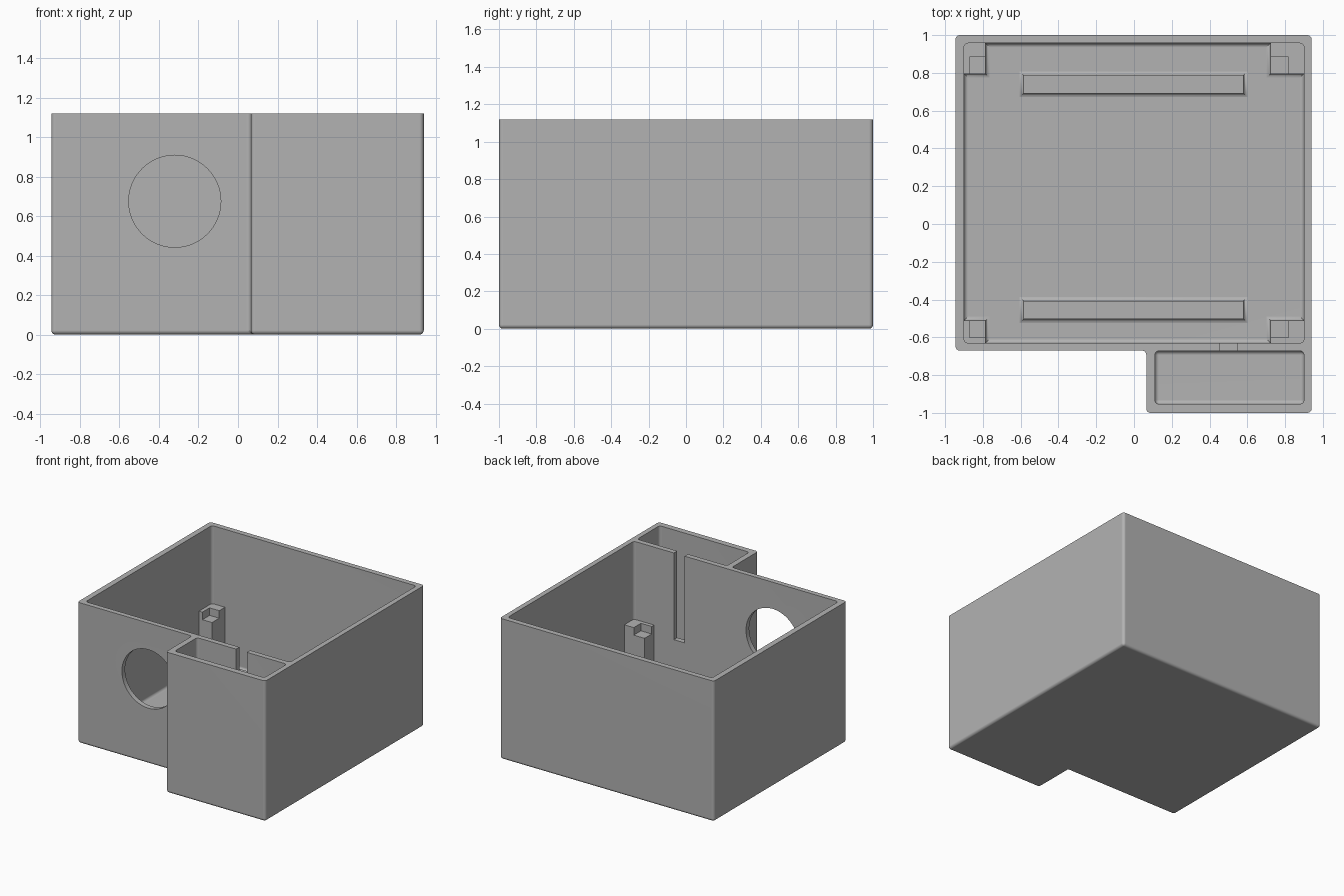
import bpy, bmesh, math
from mathutils import Matrix

if "Cube" in bpy.data.objects:
    bpy.data.objects.remove(bpy.data.objects["Cube"])

grey = bpy.data.materials.new("plain grey")
grey.use_nodes = True
grey.diffuse_color = (0.45, 0.45, 0.45, 1)
grey.node_tree.nodes["Principled BSDF"].inputs["Base Color"].default_value = (0.45, 0.45, 0.45, 1)

HEIGHT, FLOOR = 1.12, 0.045
POST_TOP, SEAT = 0.5, 0.44


def add_object(name, bm):
    bmesh.ops.recalc_face_normals(bm, faces=bm.faces)
    mesh = bpy.data.meshes.new(name)
    bm.to_mesh(mesh)
    bm.free()
    mesh.materials.append(grey)
    obj = bpy.data.objects.new(name, mesh)
    bpy.context.scene.collection.objects.link(obj)
    return obj


def rect(x0, x1, y0, y1):
    return [(x0, y0), (x1, y0), (x1, y1), (x0, y1)]


def prism(name, outline, z0, z1, radius=0):
    """Extrude an outline; round its upright and bottom edges."""
    bm = bmesh.new()
    base = bm.faces.new([bm.verts.new((x, y, z0)) for x, y in outline])
    top = bmesh.ops.extrude_face_region(bm, geom=[base], use_keep_orig=True)
    bmesh.ops.translate(bm, vec=(0, 0, z1 - z0),
                        verts=[v for v in top["geom"] if isinstance(v, bmesh.types.BMVert)])
    bmesh.ops.recalc_face_normals(bm, faces=bm.faces)
    if radius:
        edges = [e for e in bm.edges if min(v.co.z for v in e.verts) < z0 + 0.001]
        bmesh.ops.bevel(bm, geom=edges, offset=radius, segments=4, profile=0.5, affect='EDGES')
    return add_object(name, bm)


def flared_block(name, x0, x1, y0, y1, top):
    """Block rising from the floor with a small fillet around its foot."""
    bm = bmesh.new()
    r = 0.02
    levels = [(r, FLOOR - 0.01)]
    levels += [(r * (1 - math.sin(a)), FLOOR + r * (1 - math.cos(a)))
               for a in (math.radians(d) for d in (0, 30, 60, 90))]
    levels.append((0, top))
    rings = [[bm.verts.new((x, y, z)) for x, y in rect(x0 - g, x1 + g, y0 - g, y1 + g)]
             for g, z in levels]
    for low, high in zip(rings, rings[1:]):
        for i in range(4):
            j = (i + 1) % 4
            bm.faces.new((low[i], low[j], high[j], high[i]))
    bm.faces.new(rings[0])
    bm.faces.new(rings[-1])
    return add_object(name, bm)


def smooth(obj):
    bpy.ops.object.select_all(action='DESELECT')
    obj.select_set(True)
    bpy.context.view_layer.objects.active = obj
    bpy.ops.object.shade_smooth_by_angle(angle=math.radians(32))
    obj.modifiers.new("weighted normals", 'WEIGHTED_NORMAL').keep_sharp = True


# Outer shell with the front pocket block
housing = prism("housing", [(-0.945, -0.67), (0.065, -0.67), (0.065, -1), (0.94, -1),
                            (0.94, 1), (-0.945, 1)], 0, HEIGHT, 0.022)

# Cutters: main cavity, front pocket, cable slot, round port
port = bmesh.new()
bmesh.ops.create_cone(port, cap_ends=True, segments=64, radius1=0.233, radius2=0.233, depth=0.16,
                      matrix=Matrix.Translation((-0.32, -0.65, 0.675)) @ Matrix.Rotation(math.pi / 2, 4, 'X'))
cutters = [
    prism("cavity_cutter", rect(-0.9, 0.9, -0.63, 0.957), FLOOR, 1.4, 0.022),
    prism("pocket_cutter", rect(0.11, 0.9, -0.953, -0.672), FLOOR, 1.4, 0.022),
    prism("slot_cutter", rect(0.453, 0.548, -0.72, -0.58), 0.43, 1.4),
    add_object("port_cutter", port),
]
for cutter in cutters:
    cutter.hide_render = True
    mod = housing.modifiers.new(cutter.name, 'BOOLEAN')
    mod.operation, mod.solver, mod.object = 'DIFFERENCE', 'EXACT', cutter
depsgraph = bpy.context.evaluated_depsgraph_get()
result = bpy.data.meshes.new_from_object(housing.evaluated_get(depsgraph))
housing.modifiers.clear()
housing.data = result
result.materials.clear()
result.materials.append(grey)
for cutter in cutters:
    bpy.data.objects.remove(cutter)
smooth(housing)

# Corner posts: a low seat with a raised lip along both walls
# (wall, lip edge, inner edge) along each axis
sides_x = {"right": (-0.91, -0.87, -0.785), "left": (0.91, 0.817, 0.722)}
sides_y = {"front": (-0.64, -0.6, -0.51), "back": (0.967, 0.885, 0.795)}
for xn, (xw, xl, xi) in sides_x.items():
    for yn, (yw, yl, yi) in sides_y.items():
        name = f"{yn}_{xn}_post"
        (x0, x1), (y0, y1) = sorted((xw, xi)), sorted((yw, yi))
        smooth(flared_block(name, x0, x1, y0, y1, SEAT))
        prism(name + "_lip", [(xw, yw), (xi, yw), (xi, yl), (xl, yl), (xl, yi), (xw, yi)],
              SEAT - 0.01, POST_TOP)

# Floor ribs
for name, y in (("back_rib", 0.74), ("front_rib", -0.455)):
    smooth(flared_block(name, -0.585, 0.58, y - 0.048, y + 0.048, 0.14))
